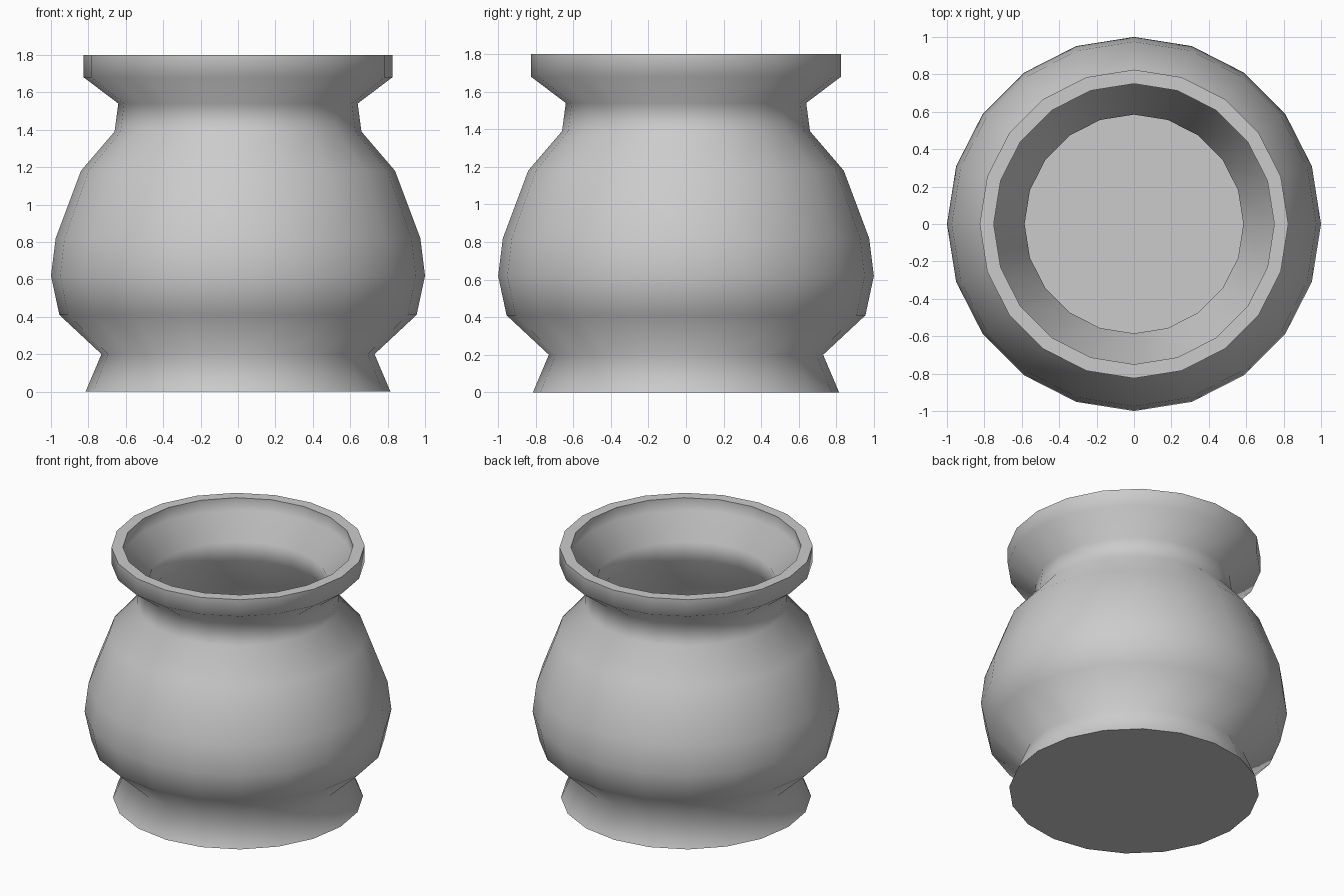
import bpy, bmesh, math

SIDES = 20

cube = bpy.data.objects.get("Cube")
if cube:
    bpy.data.objects.remove(cube, do_unlink=True)

# Plain grey clay
clay = bpy.data.materials.new("grey_clay")
clay.use_nodes = True
grey = (0.6, 0.6, 0.6, 1)
clay.diffuse_color = grey
clay.node_tree.nodes["Principled BSDF"].inputs["Base Color"].default_value = grey

# (radius, height) from the foot up the outside wall to the lip
outer = [(.815, 0), (.73, .2), (.955, .41), (1, .62), (.975, .82),
         (.84, 1.18), (.66, 1.39), (.64, 1.54), (.825, 1.68), (.825, 1.8)]
# From the lip down the hollow to the floor
inner = [(.75, 1.8), (.75, 1.71), (.585, 1.56), (.6, 1.42), (.78, 1.15),
         (.905, .8), (.93, .62), (.89, .44), (.66, .22), (.72, .07)]

bm = bmesh.new()


def ring(radius, z):
    step = math.tau / SIDES
    return [bm.verts.new((radius * math.cos(i * step), radius * math.sin(i * step), z))
            for i in range(SIDES)]


# Lathe the walls
rings = [ring(r, z) for r, z in outer + inner]
for low, high in zip(rings, rings[1:]):
    for i in range(SIDES):
        j = (i + 1) % SIDES
        bm.faces.new((low[i], low[j], high[j], high[i]))

# Close the underside and the inside floor
bm.faces.new(rings[0][::-1])
bm.faces.new(rings[-1])
bmesh.ops.recalc_face_normals(bm, faces=bm.faces)

mesh = bpy.data.meshes.new("pot")
bm.to_mesh(mesh)
bm.free()
pot = bpy.data.objects.new("pot", mesh)
bpy.context.collection.objects.link(pot)
mesh.materials.append(clay)

# Smooth walls with crisp lip and foot edges
bpy.ops.object.select_all(action="DESELECT")
pot.select_set(True)
bpy.context.view_layer.objects.active = pot
bpy.ops.object.shade_smooth_by_angle(angle=math.radians(80))
